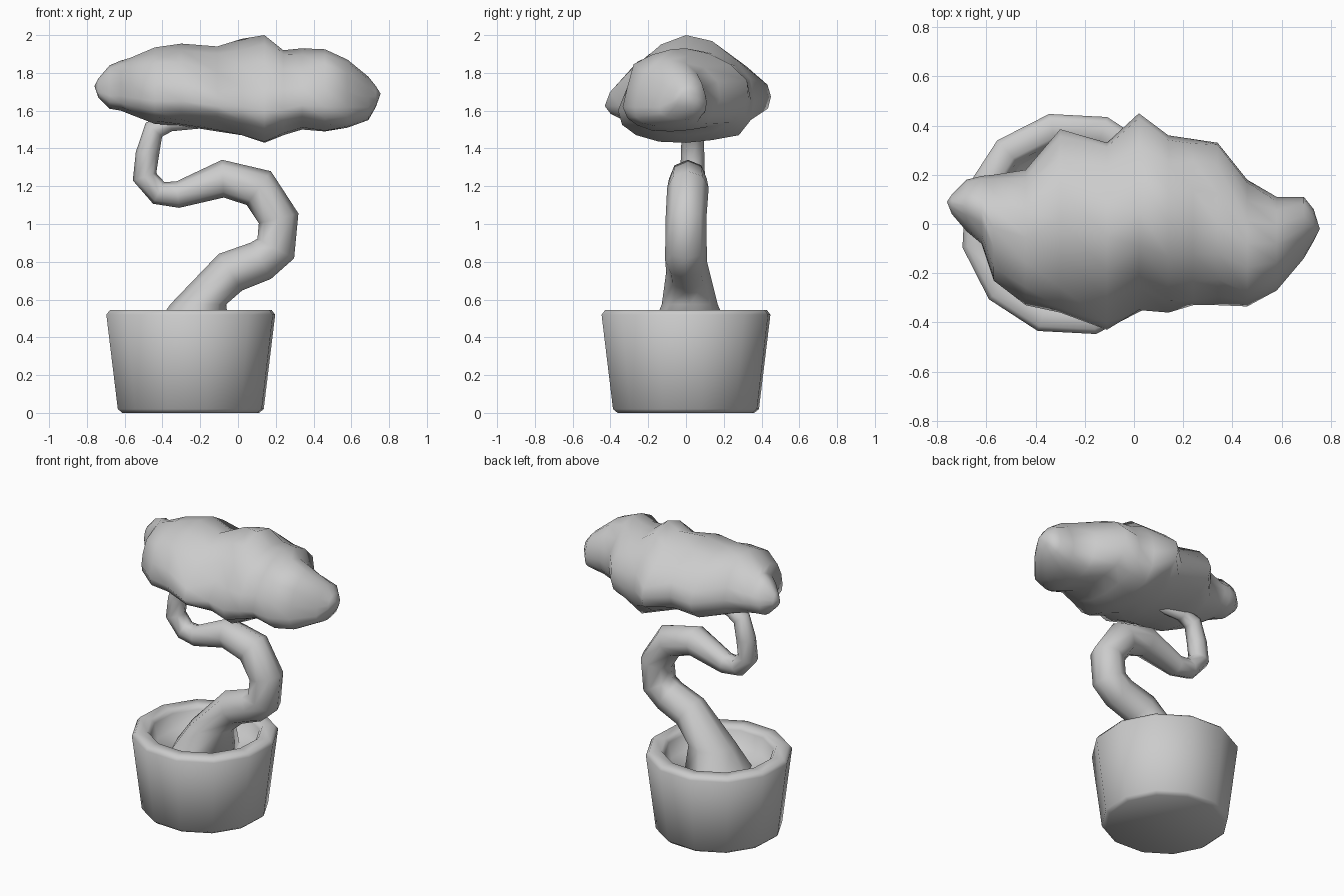
import bpy
import bmesh
from math import sin, cos, exp, pi, radians, copysign
from mathutils import Vector, noise

if "Cube" in bpy.data.objects:
    bpy.data.objects.remove(bpy.data.objects["Cube"], do_unlink=True)

# One plain colour for the whole model
grey = bpy.data.materials.new("plain_grey")
grey.use_nodes = True
grey.diffuse_color = (0.6, 0.6, 0.6, 1)
grey.node_tree.nodes["Principled BSDF"].inputs["Base Color"].default_value = (0.6, 0.6, 0.6, 1)


def loft(name, rings, angle):
    """Skin a list of vertex rings; a ring of one point closes to a tip."""
    bm = bmesh.new()
    loops = [[bm.verts.new(p) for p in ring] for ring in rings]
    for a, b in zip(loops, loops[1:]):
        n = max(len(a), len(b))
        for i in range(n):
            j = (i + 1) % n
            corners = [a[i % len(a)], a[j % len(a)], b[j % len(b)], b[i % len(b)]]
            bm.faces.new(list(dict.fromkeys(corners)))
    for end in (loops[0], loops[-1]):
        if len(end) > 1:
            bm.faces.new(end)
    bmesh.ops.recalc_face_normals(bm, faces=bm.faces)
    mesh = bpy.data.meshes.new(name)
    bm.to_mesh(mesh)
    bm.free()
    mesh.materials.append(grey)
    obj = bpy.data.objects.new(name, mesh)
    bpy.context.collection.objects.link(obj)
    bpy.ops.object.select_all(action="DESELECT")
    obj.select_set(True)
    bpy.context.view_layer.objects.active = obj
    bpy.ops.object.shade_smooth_by_angle(angle=radians(angle))
    return obj


def pot_ring(radius, z, sides=12):
    angles = [radians(12) + 2 * pi * i / sides for i in range(sides)]
    return [(-0.25 + radius * cos(a), radius * sin(a), z) for a in angles]


# Pot: tapered outside, bevelled rim, hollow down to the soil level
pot_profile = [(0.37, 0), (0.395, 0.02), (0.457, 0.52), (0.437, 0.545),
               (0.36, 0.545), (0.34, 0.52), (0.32, 0.42)]
loft("pot", [pot_ring(r, z) for r, z in pot_profile], 100)

# Trunk: tube swept along a winding path of (x, y, z, radius)
trunk_path = [
    (-0.26, 0.02, 0.41, 0.215), (-0.21, 0.02, 0.575, 0.148),
    (-0.04, 0.01, 0.745, 0.115), (0.12, 0, 0.805, 0.11),
    (0.2, 0, 0.87, 0.11), (0.215, 0, 1.03, 0.108),
    (0.11, 0.01, 1.19, 0.11), (-0.08, 0.01, 1.24, 0.1),
    (-0.32, 0.02, 1.155, 0.07), (-0.42, 0.03, 1.165, 0.065),
    (-0.495, 0.035, 1.25, 0.065), (-0.48, 0.035, 1.37, 0.062),
    (-0.445, 0.035, 1.5, 0.057), (-0.36, 0.03, 1.535, 0.045),
    (-0.1, 0.01, 1.56, 0.045),
]


def trunk_rings(path, sides=8):
    points = [Vector(p[:3]) for p in path]
    rings = []
    for i, point in enumerate(points):
        before, after = points[max(i - 1, 0)], points[min(i + 1, len(points) - 1)]
        into = (point - before).normalized()
        out = (after - point).normalized()
        tangent = (into + out).normalized()
        # The flared foot stays level
        if i < 2:
            tangent = Vector((0, 0, 1))
        side = Vector((0, 1, 0))
        normal = side.cross(tangent).normalized()
        r = path[i][3]
        turns = [2 * pi * k / sides for k in range(sides)]
        rings.append([point + r * (cos(t) * normal + sin(t) * side) for t in turns])
    return rings


loft("trunk", trunk_rings(trunk_path), 100)

# Foliage: lumpy cloud lofted along x from (x, front, back, bottom, top)
foliage_stations = [
    (-0.74, 0.04, 0.12, 1.67, 1.77), (-0.68, -0.03, 0.18, 1.61, 1.84),
    (-0.62, -0.08, 0.195, 1.6, 1.865), (-0.57, -0.23, 0.2, 1.58, 1.88),
    (-0.44, -0.33, 0.22, 1.53, 1.935), (-0.3, -0.36, 0.385, 1.52, 1.955),
    (-0.11, -0.43, 0.33, 1.49, 1.94), (0.02, -0.35, 0.45, 1.47, 1.98),
    (0.14, -0.36, 0.36, 1.43, 2.0), (0.24, -0.33, 0.345, 1.47, 1.92),
    (0.34, -0.33, 0.33, 1.5, 1.93), (0.46, -0.335, 0.18, 1.49, 1.925),
    (0.58, -0.27, 0.11, 1.51, 1.87), (0.69, -0.14, 0.11, 1.55, 1.78),
    (0.73, -0.07, 0.06, 1.62, 1.73),
]


def foliage_ring(x, front, back, bottom, top, sides=16):
    mid_y = (front + back) / 2
    ring = []
    for k in range(sides):
        t = 2 * pi * k / sides
        c, s = cos(t), sin(t)
        # The widest line sits lower at the front than at the back
        mid_z = bottom + (0.35 + 0.05 * c) * (top - bottom)
        # Far reaching edges taper to a point, the underside is fuller
        reach = abs(back if c > 0 else front)
        pinch = (1.15 if s > 0 else 0.8) + 5 * max(0, reach - 0.35)
        rise = copysign(abs(s) ** pinch, s)
        # Lumps fade out at the widest, highest and lowest points
        lump = noise.noise(Vector((x * 5, c * 1.6, s * 1.6)))
        swell = 1 + 0.2 * lump * sin(2 * t) ** 2
        # Hollow on the upper front
        if s > 0 > c:
            swell += 0.17 * sin(2 * t) * exp(-((x - 0.05) / 0.11) ** 2)
        height = top - mid_z if s > 0 else mid_z - bottom
        ring.append((x, mid_y + c * swell * (back - front) / 2, mid_z + rise * swell * height))
    return ring


cloud = [foliage_ring(*station) for station in foliage_stations]
loft("foliage", [[(-0.76, 0.09, 1.73)]] + cloud + [[(0.755, -0.02, 1.69)]], 120)
